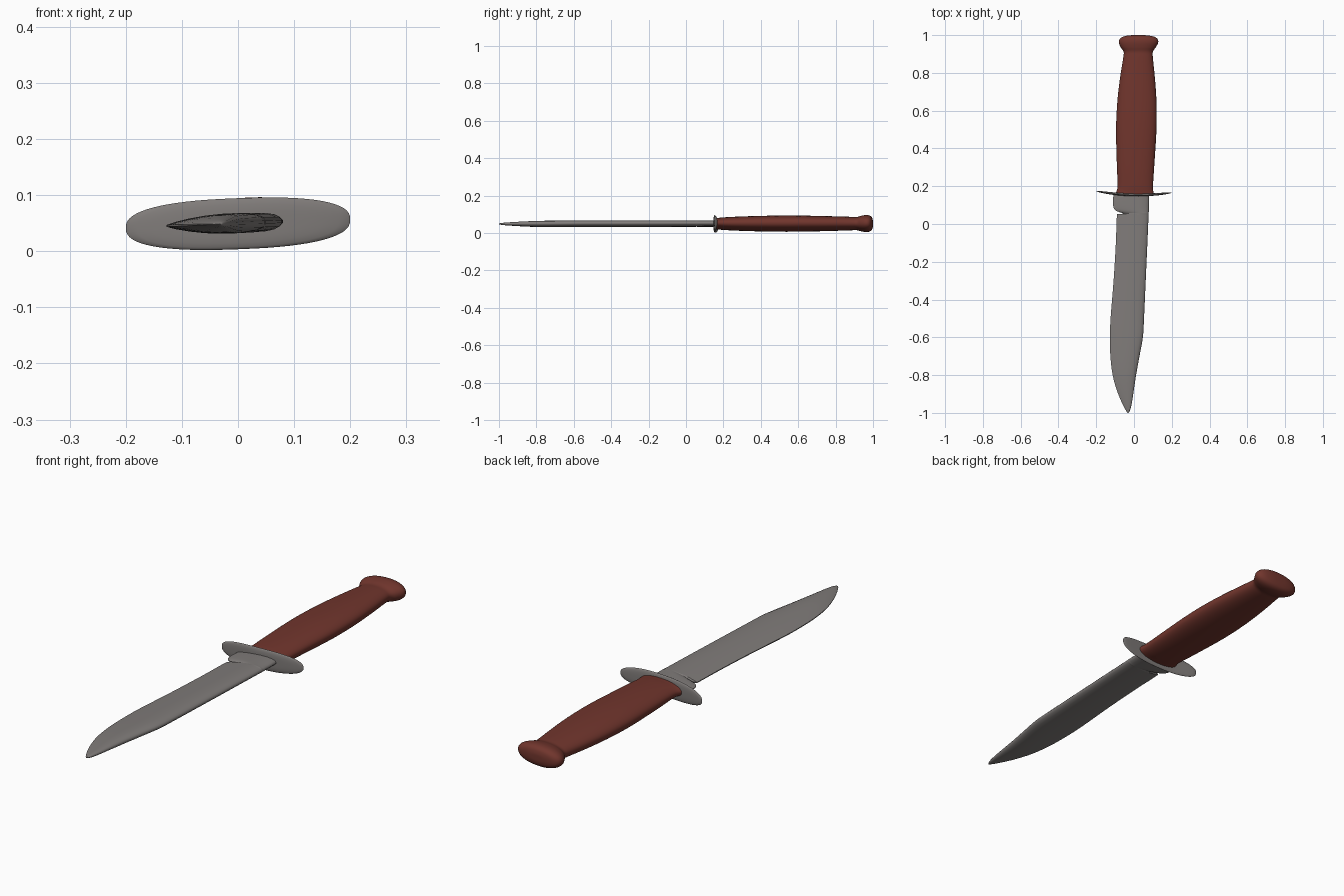
import bpy, bmesh, math

if "Cube" in bpy.data.objects:
    bpy.data.objects.remove(bpy.data.objects["Cube"])

TILT = 0.0375   # whole knife leans slightly about its long axis
ZC = 0.05       # height of the long axis


def material(name, rgb):
    m = bpy.data.materials.new(name)
    m.diffuse_color = (*rgb, 1)
    m.use_nodes = True
    m.node_tree.nodes["Principled BSDF"].inputs["Base Color"].default_value = m.diffuse_color
    return m


steel = material("grey steel", (0.215, 0.2, 0.193))
grip = material("red brown grip", (0.165, 0.036, 0.026))


def smooth_stations(st, n):
    """Catmull-Rom interpolation of a list of stations."""
    out = []
    for i in range(len(st) - 1):
        p = (st[max(i - 1, 0)], st[i], st[i + 1], st[min(i + 2, len(st) - 1)])
        for k in range(n):
            t = k / n
            out.append([0.5 * (2 * b + (c - a) * t + (2 * a - 5 * b + 4 * c - d) * t * t
                               + (3 * b - a - 3 * c + d) * t ** 3) for a, b, c, d in zip(*p)])
    out.append(list(st[-1]))
    return out


def oval(half_x, half_z, power, n=48):
    pts = []
    for i in range(n):
        a = 2 * math.pi * i / n
        c, s = math.cos(a), math.sin(a)
        pts.append((half_x * math.copysign(abs(c) ** (2 / power), c),
                    half_z * math.copysign(abs(s) ** (2 / power), s)))
    return pts


def loft(name, rings, mat, angle=50):
    """Skin closed rings of (x, y, z) points and cap both ends."""
    bm = bmesh.new()
    vs = [[bm.verts.new((x, y, ZC + z + TILT * x)) for x, y, z in r] for r in rings]
    n = len(vs[0])
    for a, b in zip(vs, vs[1:]):
        for i in range(n):
            j = (i + 1) % n
            bm.faces.new((a[i], a[j], b[j], b[i]))
    bm.faces.new(vs[0])
    bm.faces.new(vs[-1])
    bmesh.ops.recalc_face_normals(bm, faces=bm.faces[:])
    me = bpy.data.meshes.new(name)
    bm.to_mesh(me)
    bm.free()
    me.materials.append(mat)
    ob = bpy.data.objects.new(name, me)
    bpy.context.collection.objects.link(ob)
    bpy.ops.object.select_all(action='DESELECT')
    ob.select_set(True)
    bpy.context.view_layer.objects.active = ob
    bpy.ops.object.shade_smooth_by_angle(angle=math.radians(angle))
    return ob


# Handle with flared base, swollen middle, neck and pommel: y, left x, right x, half height
handle = [(0.155, -0.103, 0.105, 0.030), (0.175, -0.092, 0.102, 0.031), (0.21, -0.087, 0.101, 0.034),
          (0.32, -0.091, 0.108, 0.039), (0.50, -0.095, 0.119, 0.043), (0.65, -0.088, 0.119, 0.042),
          (0.78, -0.073, 0.110, 0.039), (0.88, -0.057, 0.100, 0.036), (0.912, -0.055, 0.100, 0.035),
          (0.935, -0.070, 0.115, 0.041), (0.96, -0.080, 0.128, 0.045), (0.98, -0.075, 0.124, 0.043),
          (0.993, -0.055, 0.103, 0.034), (0.999, -0.02, 0.065, 0.018), (1.0, 0.015, 0.03, 0.004)]
rings = []
for y, l, r, h in smooth_stations(handle, 4):
    rings.append([((l + r) / 2 + x, min(y, 1.0), z) for x, z in oval((r - l) / 2, h, 2.2)])
loft("handle", rings, grip)

# Guard: thin oval plate, its ends swept back towards the handle
rings = []
for side in (-1, 1):
    scales = [0.03, 0.3, 0.55, 0.75, 0.9, 0.97, 1.0]
    for s in (scales if side < 0 else scales[-2::-1]):
        t = 0.007 * math.sqrt(max(0, 1 - s ** 4))
        rings.append([(x, 0.154 + 0.4 * x * x - 0.02 * x + side * t, z - 0.001)
                      for x, z in oval(0.2 * s, 0.0455 * s, 2.5, 64)])
loft("guard", rings, steel)

# Blade with notched heel, curved belly and clipped tip: y, edge x, spine x, half thickness
blade = [(0.158, -0.108, 0.080, 0.017), (0.12, -0.112, 0.080, 0.017), (0.09, -0.109, 0.079, 0.017),
         (0.072, -0.098, 0.079, 0.017), (0.062, -0.075, 0.078, 0.017), (0.056, -0.058, 0.078, 0.017),
         (0.050, -0.084, 0.078, 0.017), (0.04, -0.091, 0.077, 0.017), (-0.1, -0.096, 0.071, 0.0175),
         (-0.3, -0.108, 0.062, 0.018), (-0.5, -0.124, 0.053, 0.018), (-0.6, -0.127, 0.047, 0.018),
         (-0.7, -0.125, 0.029, 0.0175), (-0.8, -0.113, 0.011, 0.016), (-0.88, -0.091, -0.001, 0.0125),
         (-0.94, -0.067, -0.010, 0.009), (-0.98, -0.047, -0.019, 0.006), (-0.996, -0.037, -0.026, 0.003),
         (-1.0, -0.033, -0.030, 0.001)]
# cross-section from sharp edge to rounded spine: width fraction, thickness fraction
section = [(0, 0.10), (0.1, 0.38), (0.25, 0.66), (0.42, 0.88), (0.6, 1.0),
           (0.78, 0.97), (0.9, 0.8), (0.97, 0.5), (1.0, 0.15)]
outline = section + [(f, -t) for f, t in reversed(section)]
rings = []
for y, l, r, h in smooth_stations(blade, 3):
    rings.append([(l + f * (r - l), max(y, -1.0), t * h) for f, t in outline])
loft("blade", rings, steel)
